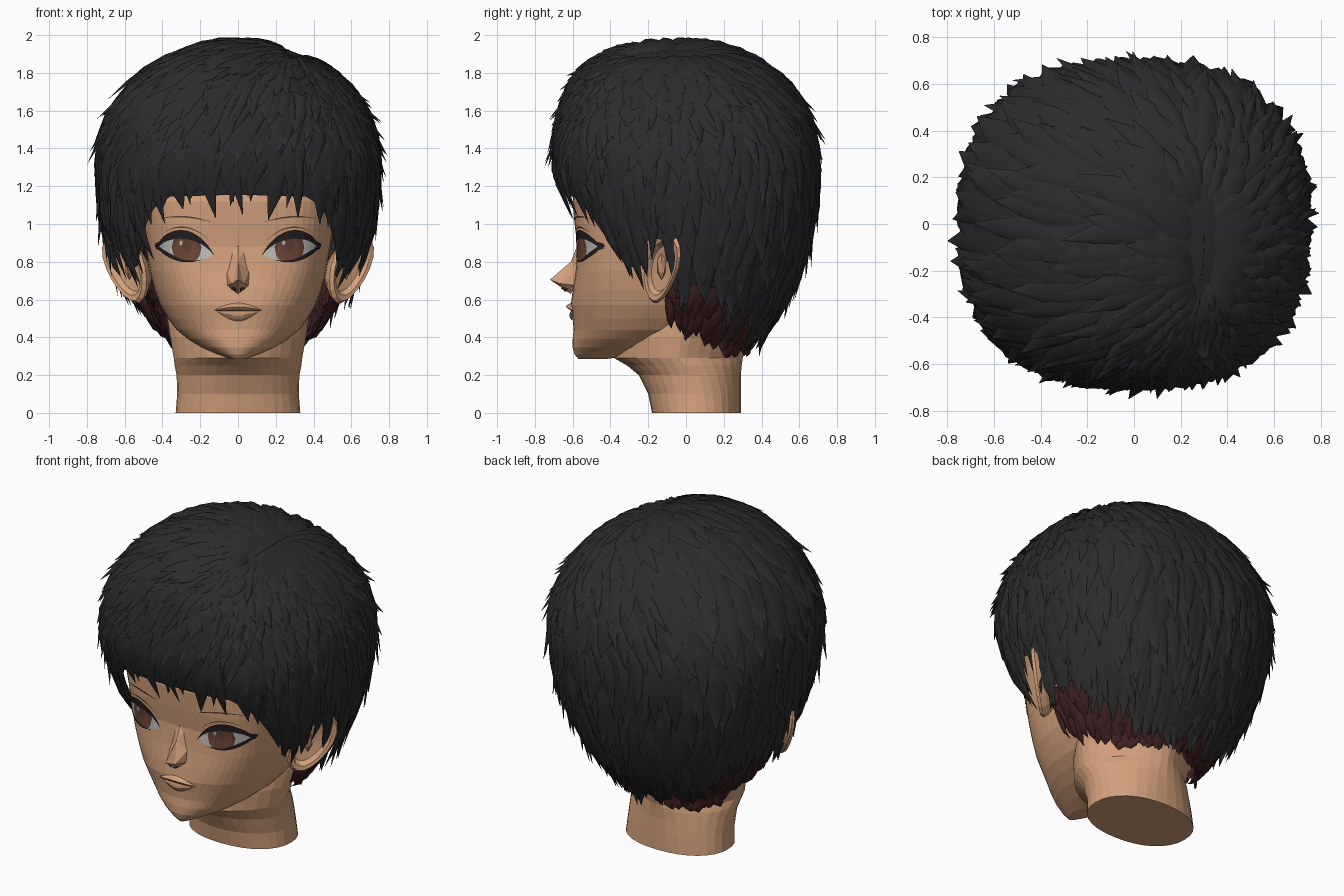
import bpy, bmesh, math, random
from mathutils import Vector

random.seed(4)
cube = bpy.data.objects.get("Cube")
if cube:
    bpy.data.objects.remove(cube)


def material(name, r, g, b):
    m = bpy.data.materials.new(name)
    m.use_nodes = True
    m.diffuse_color = (r, g, b, 1)
    node = m.node_tree.nodes["Principled BSDF"]
    node.inputs["Base Color"].default_value = (r, g, b, 1)
    node.inputs["Roughness"].default_value = 0.8
    return m


SKIN = material("skin", 0.66, 0.355, 0.2)
LIP = material("lip", 0.52, 0.27, 0.155)
CREASE = material("crease_brown", 0.12, 0.052, 0.034)
HAIR = material("hair_black", 0.024, 0.024, 0.025)
UNDER = material("undercut_maroon", 0.046, 0.0145, 0.0155)
WHITE = material("eye_white", 0.52, 0.5, 0.48)
IRIS = material("iris_brown", 0.16, 0.062, 0.04)
DARK = material("lash_black", 0.018, 0.013, 0.015)


def finish(name, bm, mat, solid=False, smooth=False):
    if solid:
        bmesh.ops.recalc_face_normals(bm, faces=bm.faces)
    for f in bm.faces:
        f.smooth = smooth
    me = bpy.data.meshes.new(name)
    bm.to_mesh(me)
    bm.free()
    me.materials.append(mat)
    bpy.context.collection.objects.link(bpy.data.objects.new(name, me))


def skin_rows(bm, rows, closed=False, caps=False, flip=False):
    """Bridge rows of points with quads."""
    vs = [[bm.verts.new(p) for p in row] for row in rows]
    n = len(vs[0])
    for a, b in zip(vs, vs[1:]):
        for i in range(n if closed else n - 1):
            j = (i + 1) % n
            q = (a[i], a[j], b[j], b[i])
            bm.faces.new(q[::-1] if flip else q)
    if caps:
        bm.faces.new(vs[0][::-1])
        bm.faces.new(vs[-1])


def interp(table, x):
    """Linear lookup in rows whose first entry is the key."""
    if x <= table[0][0]:
        return table[0][1:]
    for a, b in zip(table, table[1:]):
        if x <= b[0]:
            f = (x - a[0]) / (b[0] - a[0])
            return [p + (q - p) * f for p, q in zip(a[1:], b[1:])]
    return table[-1][1:]


# Sections: height, half width, front, back, squareness
HEAD = [(.285, .04, -.57, -.42, 2), (.31, .11, -.59, -.25, 2), (.345, .19, -.60, -.1, 2.1),
        (.39, .265, -.60, .05, 2.2), (.44, .325, -.595, .18, 2.3), (.5, .37, -.60, .26, 2.4),
        (.57, .412, -.61, .34, 2.5), (.65, .442, -.60, .42, 2.8), (.75, .468, -.585, .48, 3.2),
        (.88, .49, -.575, .52, 3.5), (1.0, .51, -.59, .55, 3.4), (1.12, .55, -.60, .55, 3),
        (1.3, .57, -.57, .55, 2.5), (1.55, .45, -.42, .45, 2.2)]
NECK = [(0, .33, -.18, .29, 2.2), (.1, .322, -.2, .29, 2.1), (.2, .325, -.25, .29, 1.9),
        (.25, .335, -.31, .295, 1.75), (.29, .34, -.38, .3, 1.6), (.4, .36, -.38, .33, 1.6),
        (.5, .375, -.3, .36, 1.8), (.6, .37, -.2, .36, 2)]


def section(table, z, n):
    hx, yf, yb, p = interp(table, z)
    pts = []
    for i in range(n):
        a = math.tau * i / n
        c, s = math.cos(a), math.sin(a)
        x = math.copysign(abs(c) ** (2 / p), c) * hx
        y = math.copysign(abs(s) ** (2 / p), s) * (yb - yf) / 2
        pts.append((x, (yf + yb) / 2 + y, z))
    return pts


def loft(name, table, n):
    zs = []
    for a, b in zip(table, table[1:]):
        zs += [a[0], (a[0] + b[0]) / 2]
    bm = bmesh.new()
    skin_rows(bm, [section(table, z, n) for z in zs + [table[-1][0]]], True, True)
    finish(name, bm, SKIN, True)


loft("head", HEAD, 60)
loft("neck", NECK, 32)


def face_y(x, z):
    hx, yf, yb, p = interp(HEAD, z)
    return (yf + yb) / 2 - (yb - yf) / 2 * max(0, 1 - abs(x / hx) ** p) ** (1 / p)


def plate(name, mat, x0, x1, low, high, lift=.006, side=1, bulge=0, n=14):
    """Thin patch lying on the face between two height curves."""
    rows = []
    for r in range(5):
        v, row = r / 4, []
        for i in range(n + 1):
            x = x0 + (x1 - x0) * i / n
            z = low(x) + (high(x) - low(x)) * v
            b = bulge * math.sin(math.pi * v) * math.sin(math.pi * i / n)
            row.append((side * x, face_y(x, z) - lift - b, z))
        rows.append(row)
    bm = bmesh.new()
    skin_rows(bm, rows, flip=side < 0)
    finish(name, bm, mat)


# Eyes, lashes, brows
def arc(x, a, b):
    return math.sin(math.pi * min(1, max(0, (x - a) / (b - a))))


def eye_base(x):
    return .835 + .14 * (x - .14)


def eye_top(x):
    return eye_base(x) + .078 * arc(x, .135, .42) ** .6


def eye_low(x):
    return eye_base(x) - .045 * arc(x, .135, .42) ** .7


def disc(name, mat, side, cx, cz, rx, rz, lift):
    def half(x):
        return rz * math.sqrt(max(0, 1 - ((x - cx) / rx) ** 2))
    plate(name, mat, cx - rx, cx + rx, lambda x: max(eye_low(x), cz - half(x)),
          lambda x: min(eye_top(x), cz + half(x)), lift, side)


for side, tag in ((1, "left"), (-1, "right")):
    plate(tag + "_eye_white", WHITE, .135, .42, eye_low, eye_top, .005, side)
    disc(tag + "_iris_rim", CREASE, side, .272, .876, .079, .088, .0065)
    disc(tag + "_iris", IRIS, side, .272, .862, .07, .072, .0075)
    disc(tag + "_pupil", CREASE, side, .272, .882, .026, .036, .0087)
    disc(tag + "_eye_glint", WHITE, side, .272 - side * .03, .9, .009, .012, .0099)
    plate(tag + "_upper_lash", DARK, .125, .44, lambda x: eye_top(x) - .012 * arc(x, .125, .44),
          lambda x: eye_top(x) + .034 * arc(x, .125, .49) ** .7, .0095, side)
    plate(tag + "_lower_lash", DARK, .19, .435, lambda x: eye_low(x) - .014 * arc(x, .19, .48),
          lambda x: eye_low(x) + .012 * arc(x, .3, .5), .0085, side)
    plate(tag + "_lid_crease", CREASE, .15, .40, lambda x: eye_top(x) + .046,
          lambda x: eye_top(x) + .046 + .007 * arc(x, .15, .4), .006, side)
    plate(tag + "_brow", CREASE, .13, .42, lambda x: 1.0 + .035 * arc(x, .1, .55),
          lambda x: 1.0 + .035 * arc(x, .1, .55) + .009 * arc(x, .13, .42), .006, side)

# Mouth
plate("upper_lip", SKIN, -.13, .13, lambda x: .542, lambda x: .542 + .04 * arc(x, -.13, .13), .001, bulge=.026)
plate("lower_lip", LIP, -.115, .115, lambda x: .541 - .055 * arc(x, -.115, .115), lambda x: .541, .001, bulge=.015)
plate("mouth_line", CREASE, -.12, .12, lambda x: .5395, lambda x: .543, .006)

# Nose: bridge, ridge, tip and wings
bm = bmesh.new()
bridge, ridge, tip, base = [bm.verts.new((0, y, z)) for y, z in
                            ((-.57, .90), (-.61, .80), (-.72, .705), (-.61, .63))]
for s in (1, -1):
    brow_side = bm.verts.new((s * .035, -.57, .86))
    cheek = bm.verts.new((s * .06, -.578, .75))
    wing = bm.verts.new((s * .06, -.585, .675))
    ball = bm.verts.new((s * .03, -.668, .685))
    for f in ((bridge, brow_side, ridge), (ridge, brow_side, cheek), (ridge, cheek, ball),
              (ridge, ball, tip), (cheek, wing, ball), (ball, wing, base), (tip, ball, base)):
        bm.faces.new(f)
finish("nose", bm, SKIN, True)
for s, tag in ((1, "left"), (-1, "right")):
    bm = bmesh.new()
    pts = [(.01, -.66, .666), (.031, -.643, .671), (.037, -.62, .662), (.01, -.633, .645)]
    bm.faces.new([bm.verts.new((s * x, y - .004, z - .005)) for x, y, z in pts])
    finish(tag + "_nostril", bm, CREASE)

# Ears: rings from the root over the rim into the bowl
for s, tag in ((1, "left"), (-1, "right")):
    bm = bmesh.new()
    rows = []
    for scale, out in ((.55, -.09), (.9, -.03), (1, 0), (.93, .02), (.78, .015), (.66, -.015), (.3, -.025)):
        ring = []
        for i in range(18):
            u, v = math.cos(math.tau * i / 18) * scale, math.sin(math.tau * i / 18) * scale
            u *= 1 + .22 * v
            ring.append((s * (.59 + .1 * u + .055 * v + out * .8),
                         -.13 + .09 * u + .03 * v - out * .5, .765 + .185 * v))
        rows.append(ring)
    skin_rows(bm, rows, True, True)
    finish(tag + "_ear", bm, SKIN, True)
    # Fold inside the bowl
    bm = bmesh.new()
    bmesh.ops.create_icosphere(bm, subdivisions=1, radius=.035)
    bmesh.ops.scale(bm, vec=(.7, .8, 2), verts=bm.verts)
    bmesh.ops.translate(bm, vec=(s * .575, -.13, .775), verts=bm.verts)
    finish(tag + "_ear_fold", bm, LIP)

# Hairlines: angle from the front in degrees, height
TOP_LINE = [(0, 1.08), (28, 1.07), (35, 1.02), (40, .93), (46, .80), (53, .69), (63, .70), (69, .86),
            (77, .84), (84, .62), (110, .58), (125, .5), (140, .4), (180, .36)]
UNDER_LINE = [(68, .46), (95, .41), (115, .32), (135, .3), (180, .32)]


def angle_at(z):
    return math.acos((z - 1.3) / 1.08)


def line_angle(line, phi, raise_by=0):
    a = abs(math.degrees(math.remainder(phi, math.tau)))
    return angle_at(interp(line, a)[0] + raise_by)


def scalp(t, phi, off=0, scale=1):
    """Point on the hair volume; locks run from a parting on the left."""
    d = Vector((math.sin(t) * math.sin(phi), -math.sin(t) * math.cos(phi), math.cos(t)))
    d += Vector((.44, -.17 - .27 * math.cos(phi), 0)) * max(0, d.z)
    d.normalize()
    full = scale * (1 + .075 * (2 * d.x * d.y) ** 2)
    tall = 1
    if d.z > 0:
        full += .14 * d.z ** 2 * (1 - d.z ** 2)
        tall += .34 * min(0, d.y) ** 2
    else:
        # Keep the nape outside the neck
        full *= max(1, .53 / math.hypot(d.x, d.y))
    p = Vector((.735 * d.x * full, .69 * d.y * full, (.665 * tall if d.z > 0 else 1.08) * d.z))
    if p.y < 0 and p.z < 0:
        p.y *= 1 + .4 * p.z
    return p + d * off + Vector((0, 0, 1.3))


def shell(name, mat, line, a0, a1, start, gap, scale, n):
    rows = []
    for k in range(17):
        row = []
        for i in range(n + 1):
            phi = a0 + (a1 - a0) * i / n
            row.append(scalp(start + (line_angle(line, phi, gap) - start) * k / 16, phi, 0, scale))
        rows.append(row)
    bm = bmesh.new()
    skin_rows(bm, rows, flip=True)
    finish(name, bm, mat, smooth=True)


def lock(bm, t0, t1, phi, half, flare, scale):
    """Tapered ridge-backed strand ending in a point."""
    bend = random.uniform(-.12, .12)
    rows = []
    for k, (w, lift) in enumerate(((.6, -.02), (1, .014), (1, .024), (.7, .028), (.03, flare))):
        f = k / 4
        t = t0 + (t1 - t0) * f
        ph = phi + bend * f * f
        dp = half * w / (.7 * (math.sin(t) + .08))
        rows.append([scalp(t, ph - dp, lift - .026 * w, scale), scalp(t, ph + dp * .25, lift, scale),
                     scalp(t, ph + dp, lift - .026 * w, scale)])
    skin_rows(bm, rows, flip=True)


shell("hair_cap", HAIR, TOP_LINE, 0, math.tau, .001, .075, 1, 90)
bm = bmesh.new()
ROWS = 14
for r in range(ROWS):
    f = min(1, .2 + .8 * r / (ROWS - 2))
    count = int(14 + 40 * min(1, f * 1.2))
    for i in range(count):
        phi = math.tau * (i + .5 * (r % 2) + random.uniform(-.35, .35)) / count
        t1 = line_angle(TOP_LINE, phi) * f + random.uniform(-.08, .05)
        length = random.uniform(.4, .6)
        flare = random.uniform(.015, .065) if f > .45 else .02
        if f > .9 and math.cos(phi) > .2:
            flare = .01
        lock(bm, max(.02, t1 - length), t1, phi, random.uniform(.035, .068), flare, 1)
finish("hair_locks", bm, HAIR, smooth=True)

# Short undercut behind the ears and round the nape
A0, A1 = math.radians(74), math.radians(286)
shell("undercut", UNDER, UNDER_LINE, A0, A1, angle_at(.7), .05, .93, 40)
bm = bmesh.new()
for r in range(3):
    for i in range(40):
        phi = A0 + (A1 - A0) * (i + random.random()) / 40
        t1 = line_angle(UNDER_LINE, phi) - .1 * (2 - r) + random.uniform(-.08, .04)
        lock(bm, max(t1 - .25, angle_at(.7)), t1, phi, .045, .005, .93)
finish("undercut_locks", bm, UNDER, smooth=True)
